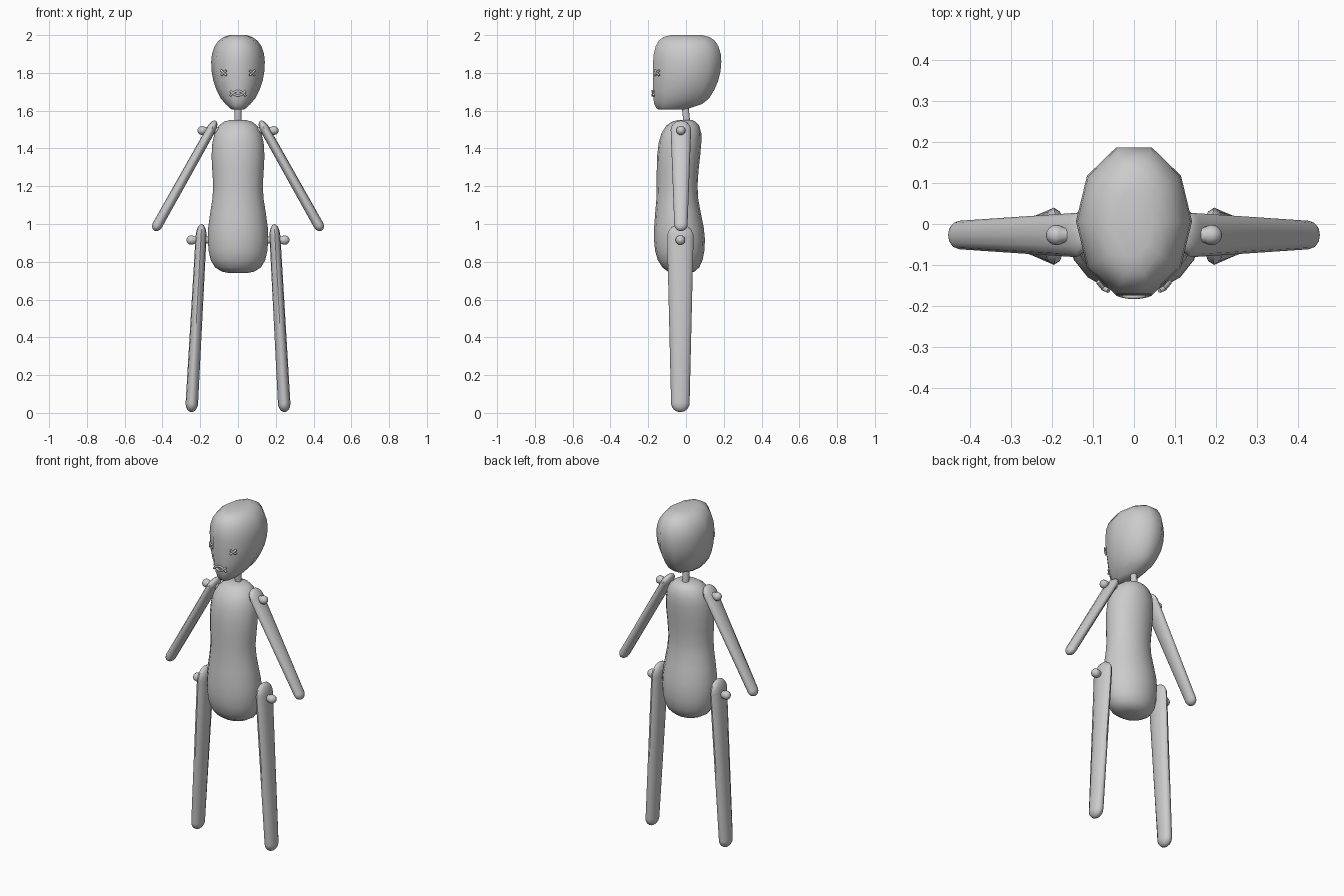
import bpy, bmesh
from math import sin, cos, pi, radians
from mathutils import Vector

if "Cube" in bpy.data.objects:
    bpy.data.objects.remove(bpy.data.objects["Cube"])


def finish(name, bm, mirror=False):
    bmesh.ops.recalc_face_normals(bm, faces=bm.faces)
    me = bpy.data.meshes.new(name)
    bm.to_mesh(me)
    bm.free()
    ob = bpy.data.objects.new(name, me)
    bpy.context.collection.objects.link(ob)
    if mirror:
        ob.modifiers.new("mirror", "MIRROR").use_axis[0] = True
    bpy.ops.object.select_all(action="DESELECT")
    ob.select_set(True)
    bpy.context.view_layer.objects.active = ob
    bpy.ops.object.shade_smooth_by_angle(angle=radians(50))
    return ob


def loft(name, rings, mirror=False):
    """Skin a list of closed point rings and cap both ends."""
    bm = bmesh.new()
    loops = [[bm.verts.new(p) for p in r] for r in rings]
    n = len(loops[0])
    for a, b in zip(loops, loops[1:]):
        for i in range(n):
            j = (i + 1) % n
            bm.faces.new((a[i], a[j], b[j], b[i]))
    bm.faces.new(loops[0])
    bm.faces.new(loops[-1])
    return finish(name, bm, mirror)


def body(name, profile, sides):
    """profile rows: z, half width, front y, back y."""
    k = 0.951 if sides == 10 else 1.0
    rings = []
    for z, w, f, b in profile:
        c, r = (f + b) / 2, (b - f) / 2 / k
        rings.append([(w * cos(2 * pi * i / sides), c + r * sin(2 * pi * i / sides), z)
                      for i in range(sides)])
    loft(name, rings)


def limb(name, top, bottom, y, depth, thick, sides=12):
    """Flattened tapered capsule; depth and thick are (bottom, top) radii."""
    p, q = Vector((bottom[0], y, bottom[1])), Vector((top[0], y, top[1]))
    axis = (q - p).normalized()
    length = (q - p).length
    side = Vector((axis.z, 0, -axis.x))
    rows = []
    for e in (0, 1):
        for k in range(6):
            a = radians((-84, -65, -48, -30, -14, 0)[k]) if e == 0 else radians((0, 14, 30, 48, 65, 84)[k])
            base = depth[0] if e == 0 else length - depth[1]
            rows.append((base + depth[e] * sin(a), depth[e] * cos(a), thick[e] * cos(a)))
    rings = [[p + axis * t + side * (w * cos(2 * pi * i / sides)) + Vector((0, d * sin(2 * pi * i / sides), 0))
              for i in range(sides)] for t, d, w in rows]
    loft(name, rings, True)


def pin(name, x0, x1, y, z, r, stem):
    """Joint pin with a ball end."""
    prof = [(x0, stem)]
    cx = x1 - r
    prof += [(cx + r * sin(radians(a)), r * cos(radians(a))) for a in (-40, -20, 0, 25, 50, 70, 85)]
    loft(name, [[(x, y + s * cos(pi * i / 5), z + s * sin(pi * i / 5)) for i in range(10)]
                for x, s in prof], True)


def stitch(name, lines, r, mirror=False):
    """Thin threads along polylines."""
    cu = bpy.data.curves.new(name, "CURVE")
    cu.dimensions = "3D"
    cu.bevel_depth = r
    cu.bevel_resolution = 1
    cu.use_fill_caps = True
    for pts in lines:
        s = cu.splines.new("POLY")
        s.points.add(len(pts) - 1)
        for sp, p in zip(s.points, pts):
            sp.co = (*p, 1)
    ob = bpy.data.objects.new(name, cu)
    bpy.context.collection.objects.link(ob)
    if mirror:
        ob.modifiers.new("mirror", "MIRROR").use_axis[0] = True


# Head
body("head", [
    (1.605, 0.030, -0.145, -0.005), (1.615, 0.045, -0.158, 0.025), (1.635, 0.066, -0.168, 0.085),
    (1.665, 0.091, -0.173, 0.122), (1.71, 0.114, -0.175, 0.150), (1.76, 0.131, -0.175, 0.171),
    (1.81, 0.140, -0.175, 0.183), (1.86, 0.142, -0.174, 0.187), (1.90, 0.138, -0.171, 0.184),
    (1.94, 0.125, -0.161, 0.172), (1.97, 0.104, -0.145, 0.153), (1.99, 0.076, -0.120, 0.125),
    (2.0, 0.045, -0.080, 0.085)], 10)

# Torso
body("torso", [
    (0.740, 0.045, -0.060, 0.015), (0.748, 0.085, -0.095, 0.045), (0.770, 0.121, -0.125, 0.070),
    (0.81, 0.145, -0.150, 0.088), (0.86, 0.156, -0.164, 0.098), (0.92, 0.160, -0.170, 0.100),
    (0.98, 0.158, -0.169, 0.094), (1.06, 0.147, -0.163, 0.078), (1.13, 0.136, -0.157, 0.065),
    (1.20, 0.131, -0.155, 0.061), (1.28, 0.136, -0.155, 0.066), (1.36, 0.140, -0.153, 0.075),
    (1.43, 0.136, -0.145, 0.081), (1.48, 0.124, -0.130, 0.081), (1.52, 0.102, -0.105, 0.070),
    (1.541, 0.075, -0.075, 0.052), (1.55, 0.045, -0.045, 0.032)], 16)

# Neck
loft("neck", [[(0.019 * cos(pi * i / 5), c + 0.019 * sin(pi * i / 5), z) for i in range(10)]
              for z, c in ((1.53, 0.005), (1.63, -0.005))])

# Arms and legs
limb("arms", (0.117, 1.546), (0.443, 0.965), -0.027, (0.035, 0.054), (0.027, 0.025))
limb("legs", (0.192, 1.0), (0.247, 0.004), -0.03, (0.049, 0.07), (0.033, 0.029))

# Shoulder and hip pins
pin("shoulder_pins", 0.08, 0.215, -0.027, 1.495, 0.025, 0.018)
pin("hip_pins", 0.10, 0.273, -0.03, 0.915, 0.026, 0.019)

# Crossed stitch eyes
d = 0.013
stitch("eyes", [[(0.075 - d, -0.163, 1.8 - d), (0.075, -0.157, 1.8), (0.075 + d, -0.141, 1.8 + d)],
                [(0.075 - d, -0.163, 1.8 + d), (0.075, -0.157, 1.8), (0.075 + d, -0.141, 1.8 - d)]],
       0.006, True)

# Lips made of two crossing arcs
arcs = []
for s in (1, -1):
    arcs.append([(0.041 * t, -0.178 + 0.008 * t * t, 1.692 + s * (0.012 - 0.026 * t * t))
                 for t in [k / 5 - 1 for k in range(11)]])
stitch("lips", arcs, 0.006)
